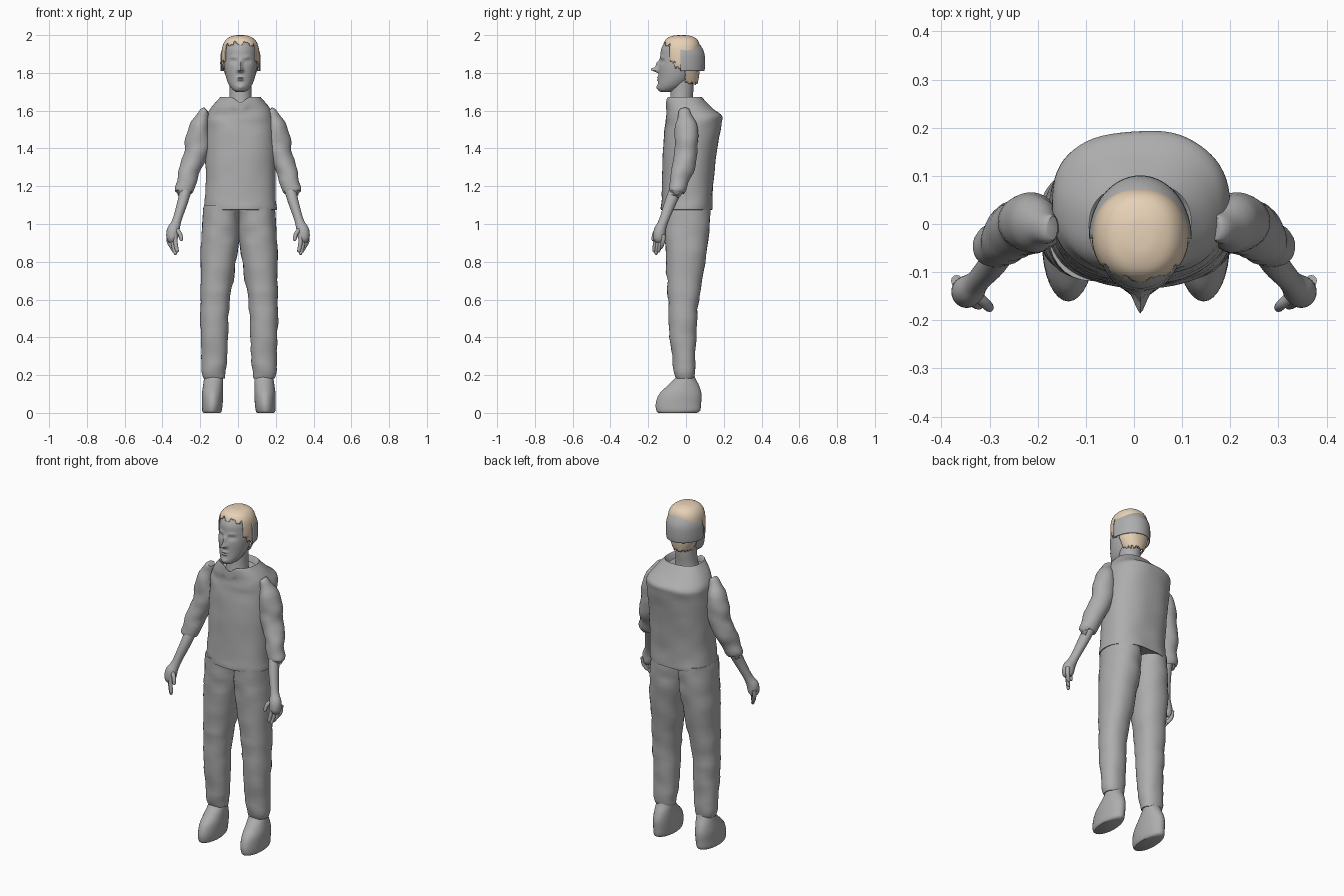
import bpy, bmesh, math
from mathutils import Vector, noise

cube = bpy.data.objects.get("Cube")
if cube:
    bpy.data.objects.remove(cube, do_unlink=True)


def material(name, rgb):
    m = bpy.data.materials.new(name)
    m.use_nodes = True
    m.diffuse_color = (*rgb, 1)
    m.node_tree.nodes["Principled BSDF"].inputs["Base Color"].default_value = (*rgb, 1)
    return m


grey = material("plain grey", (0.42, 0.42, 0.42))
tan = material("sandy hair", (0.8, 0.64, 0.47))


def spline(rows, steps):
    """Catmull-Rom interpolation through rows of ring values."""
    rows = [Vector(r) for r in rows]
    out = []
    for i in range(len(rows) - 1):
        a, b, c, d = rows[max(i - 1, 0)], rows[i], rows[i + 1], rows[min(i + 2, len(rows) - 1)]
        for s in range(steps):
            t = s / steps
            out.append(b + (c - a) * (t / 2) + (a * 2 - b * 5 + c * 4 - d) * (t * t / 2)
                       + (b * 3 - a - c * 3 + d) * (t ** 3 / 2))
    return out + [rows[-1]]


def loft(name, rows, mat=grey, sides=32, steps=4, power=2.0, side=1, cx=0.0,
         follow=False, ripple=0.0, caps=True, shape=None, keep=None, thick=0):
    """Skin elliptical rings (x, y, z, rx, ry); follow turns rings square to the path."""
    rings = spline(rows, steps)
    bm = bmesh.new()
    grid = []
    for i, r in enumerate(rings):
        centre = Vector(r[:3])
        u, v = Vector((1, 0, 0)), Vector((0, 1, 0))
        if follow:
            t = Vector(rings[min(i + 1, len(rings) - 1)][:3]) - Vector(rings[max(i - 1, 0)][:3])
            u = (u - t * (u.dot(t) / t.length_squared)).normalized()
            v = t.normalized().cross(u)
        loop = []
        for k in range(sides):
            a = math.tau * k / sides
            c, s = math.cos(a), math.sin(a)
            p = centre + u * (math.copysign(abs(c) ** (2 / power), c) * r[3]) \
                + v * (math.copysign(abs(s) ** (2 / power), s) * r[4])
            if ripple:
                out = (p - centre).normalized()
                p += out * ripple * noise.noise(Vector((p.x * 9, p.y * 9, p.z * 18)))
            if shape:
                p = shape(p)
            loop.append(bm.verts.new((cx + side * p.x, p.y, p.z)))
        grid.append(loop)
    for lo, hi in zip(grid, grid[1:]):
        for k in range(sides):
            n = (k + 1) % sides
            bm.faces.new((lo[k], lo[n], hi[n], hi[k]))
    if caps:
        bm.faces.new(grid[0])
    bm.faces.new(grid[-1])
    bmesh.ops.recalc_face_normals(bm, faces=bm.faces)
    if keep:
        drop = [f for f in bm.faces if not keep(f.calc_center_median() - Vector((cx, 0, 0)))]
        bmesh.ops.delete(bm, geom=drop, context="FACES")
    mesh = bpy.data.meshes.new(name)
    bm.to_mesh(mesh)
    bm.free()
    mesh.materials.append(mat)
    ob = bpy.data.objects.new(name, mesh)
    bpy.context.collection.objects.link(ob)
    if thick:
        mod = ob.modifiers.new("thickness", "SOLIDIFY")
        mod.thickness, mod.offset = thick, -1
    bpy.context.view_layer.objects.active = ob
    bpy.ops.object.select_all(action="DESELECT")
    ob.select_set(True)
    bpy.ops.object.shade_smooth_by_angle(angle=math.radians(45))
    return ob


MID = 0.013  # centre of head and torso


# Torso with an open collar dipping at the front
def collar_dip(p):
    if p.z > 1.62 and p.y < -0.03:
        p.z -= 0.03 * math.exp(-(p.x / 0.03) ** 2)
    return p


loft("shirt", [(0, .005, 1.08, .185, .128), (0, .005, 1.085, .192, .137), (0, .008, 1.2, .186, .134),
               (0, .02, 1.38, .186, .142), (0, .037, 1.52, .186, .148), (0, .043, 1.572, .18, .148),
               (0, .02, 1.61, .157, .125), (0, -.008, 1.665, .113, .098), (0, -.008, 1.67, .102, .09),
               (0, -.01, 1.64, .085, .08)], sides=64, power=2.4, cx=MID, ripple=.006, shape=collar_dip)

# Neck
loft("neck", [(0, -.03, 1.6, .07, .065), (0, -.025, 1.66, .06, .06), (0, -.02, 1.72, .058, .06),
              (0, -.02, 1.8, .06, .06)], cx=MID)

# Head: smooth skull with facial bumps (x, z, push, x spread, z spread)
FACE = [(0, 1.817, -.042, .011, .012), (0, 1.845, -.017, .009, .02), (.013, 1.811, -.01, .007, .007),
        (.036, 1.861, .012, .017, .01), (.036, 1.859, -.007, .009, .006), (.035, 1.883, -.005, .02, .007),
        (0, 1.777, -.01, .02, .005), (0, 1.762, -.009, .018, .005), (0, 1.725, -.008, .02, .012)]


def sculpt(p):
    if p.y < -0.06:
        p.y += sum(d * math.exp(-((abs(p.x) - x) / sx) ** 2 - ((p.z - z) / sz) ** 2)
                   for x, z, d, sx, sz in FACE)
    return p


loft("head", [(0, -.105, 1.70, .022, .03), (0, -.095, 1.71, .04, .052), (0, -.075, 1.735, .06, .074),
              (0, -.055, 1.775, .076, .09), (0, -.042, 1.83, .086, .102), (0, -.03, 1.885, .088, .106),
              (0, -.027, 1.93, .084, .103), (0, -.025, 1.965, .066, .08), (0, -.025, 1.985, .03, .04)],
     sides=96, steps=7, cx=MID, shape=sculpt)


# Hair shell, trimmed along a jagged hairline
def hairline(c):
    jag = .008 * math.sin(c.x * 260) * math.sin(c.y * 190 + 1)
    if c.y < -.085:
        edge = 1.955 + .012 * math.cos(c.x * 110 + math.pi)
    elif c.y < -.06:
        edge = 1.86
    elif c.y < -.005:
        edge = 1.825
    else:
        edge = 1.745
    return c.z > edge + jag


loft("hair", [(0, .005, 1.735, .05, .055), (0, -.01, 1.79, .08, .08), (0, -.022, 1.84, .098, .094),
              (0, -.024, 1.9, .1, .098), (0, -.024, 1.95, .092, .096), (0, -.024, 1.982, .07, .078),
              (0, -.024, 1.997, .036, .042), (0, -.024, 2.0, .004, .004)],
     mat=tan, sides=96, steps=6, power=2.2, cx=MID, caps=False, keep=hairline, thick=.005)

# Shell covering the back of the head
BACK = -.03
loft("head_back_shell", [(0, BACK, z, .107 * f, .131 * f) for z, f in
                         [(1.81, .98), (1.85, 1), (1.905, .97), (1.95, .79), (1.975, .54), (1.986, .15)]],
     sides=64, cx=MID, caps=False, keep=lambda c: c.y > BACK, thick=.005)

for side, label in ((-1, "right"), (1, "left")):
    # Trouser leg
    loft(label + "_trouser_leg",
         [(.093, .005, 1.1, .094, .122), (.096, .006, 1.0, .1, .12), (.104, .002, .88, .1, .112),
          (.118, -.008, .7, .087, .093), (.129, -.015, .55, .077, .077), (.13, -.015, .4, .073, .071),
          (.133, -.009, .27, .066, .06), (.133, -.006, .19, .06, .051), (.133, -.006, .185, .05, .04)],
         side=side, cx=.006, ripple=.008, power=2.2)
    # Shoe
    loft(label + "_shoe",
         [(.142, -.045, 0, .045, .102), (.142, -.041, .012, .052, .116), (.14, -.04, .05, .055, .12),
          (.139, -.03, .1, .056, .112), (.136, -.014, .145, .053, .083), (.133, -.004, .185, .05, .053),
          (.133, -.004, .21, .045, .045)], side=side, cx=.004)
    # Sleeve
    loft(label + "_sleeve",
         [(.168, -.007, 1.605, .012, .022), (.178, -.006, 1.59, .026, .032), (.2, -.003, 1.53, .048, .055),
          (.211, 0, 1.44, .063, .063), (.235, -.004, 1.35, .06, .058), (.262, -.025, 1.26, .052, .055),
          (.284, -.052, 1.182, .047, .046), (.286, -.055, 1.172, .036, .036)],
         side=side, follow=True, ripple=.012)
    # Forearm and palm
    loft(label + "_forearm",
         [(.272, -.045, 1.2, .032, .034), (.292, -.08, 1.12, .028, .031), (.317, -.11, 1.04, .024, .026),
          (.33, -.125, 1.0, .026, .026), (.343, -.138, .965, .034, .032), (.348, -.142, .925, .03, .032),
          (.345, -.143, .905, .018, .02)], side=side, follow=True)
    # Fingers and thumb
    fingers = [((.368, -.118, .945), (.366, -.122, .905), (.35, -.132, .875)),
               ((.357, -.132, .94), (.354, -.137, .89), (.34, -.146, .857)),
               ((.345, -.146, .94), (.342, -.151, .885), (.331, -.158, .845)),
               ((.334, -.158, .945), (.33, -.164, .895), (.322, -.169, .858)),
               ((.332, -.145, .975), (.308, -.166, .95), (.3, -.174, .918))]
    for i, path in enumerate(fingers):
        radii = (.012, .011, .009)
        rows = [(*p, r, r) for p, r in zip(path, radii)]
        tip = Vector(path[2]) + (Vector(path[2]) - Vector(path[1])).normalized() * .008
        rows.append((*tip, .003, .003))
        loft(f"{label}_{'thumb' if i == 4 else 'finger_' + str(i + 1)}", rows, sides=12,
             side=side, follow=True)
